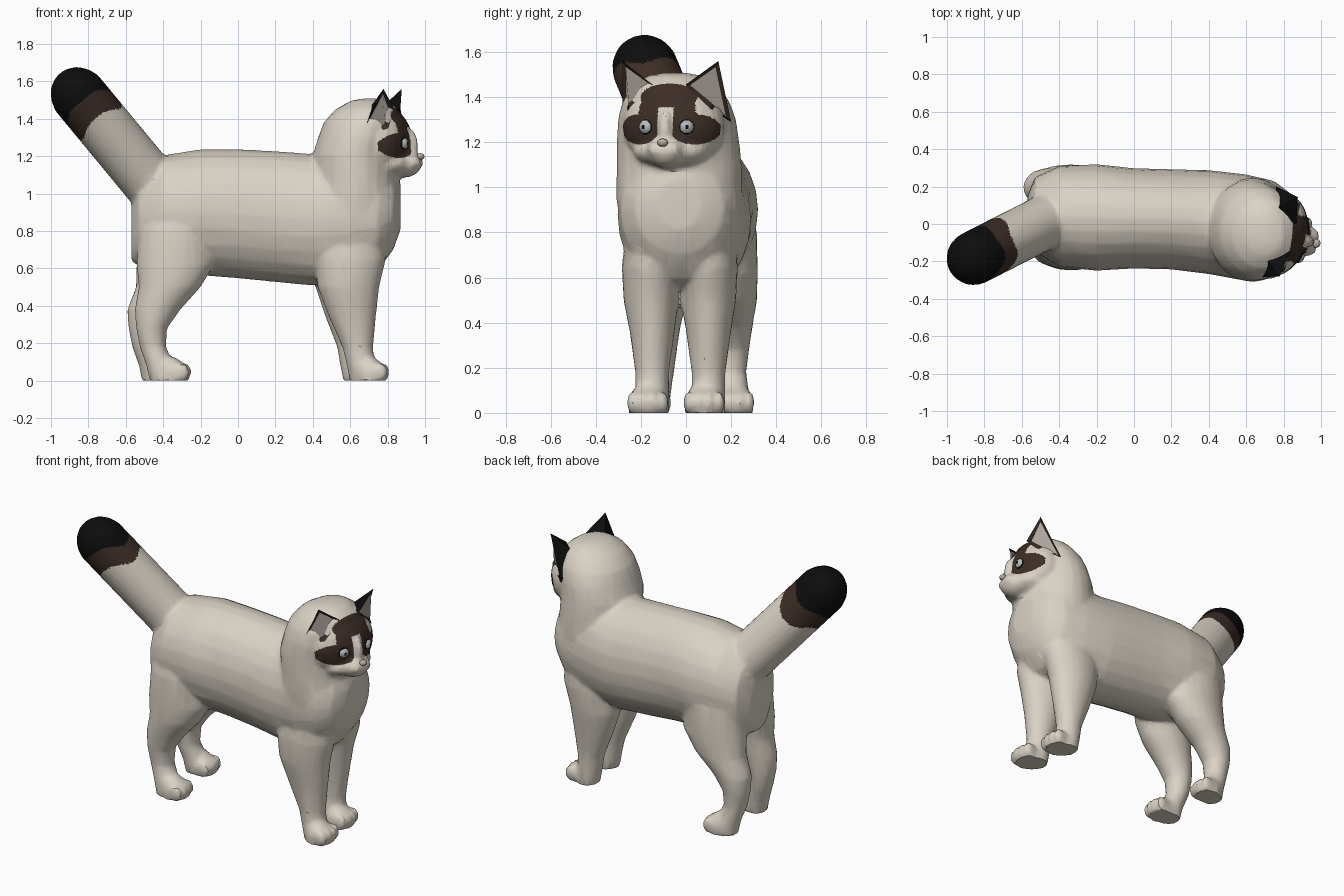
import bpy, bmesh, math
from mathutils import Vector, Matrix

if "Cube" in bpy.data.objects:
    bpy.data.objects.remove(bpy.data.objects["Cube"])

def mat(name, rgb):
    m = bpy.data.materials.new(name)
    m.diffuse_color = (*rgb, 1)
    m.use_nodes = True
    m.node_tree.nodes["Principled BSDF"].inputs["Base Color"].default_value = m.diffuse_color
    return m

CREAM = mat("cream fur", (0.70, 0.645, 0.56))
BROWN = mat("dark brown fur", (0.046, 0.027, 0.020))
BLACK = mat("black fur", (0.004, 0.004, 0.004))
GREY = mat("grey inner ear", (0.42, 0.385, 0.34))
IRIS = mat("pale iris", (0.48, 0.50, 0.50))
NOSE = mat("nose skin", (0.48, 0.41, 0.36))

X, Y, Z = Vector((1, 0, 0)), Vector((0, 1, 0)), Vector((0, 0, 1))
# Head frame: f forward, l sideways, u up; the head is turned a little
HEAD = Matrix.Translation((0.70, -0.04, 0)) @ Matrix.Rotation(math.radians(-13), 4, 'Z')
HEAD_INV = HEAD.inverted()

def loft(bm, rows, u, v, n=24):
    """Closed tube through rows of (x, y, z, radius along u, radius along v)."""
    rings = []
    for x, y, z, a, b in rows:
        c = Vector((x, y, z))
        rings.append([bm.verts.new(c + u * a * math.cos(2 * math.pi * i / n)
                                   + v * b * math.sin(2 * math.pi * i / n)) for i in range(n)])
    for r, s in zip(rings, rings[1:]):
        for i in range(n):
            bm.faces.new((r[i], r[(i + 1) % n], s[(i + 1) % n], s[i]))
    bm.faces.new(rings[0][::-1])
    bm.faces.new(rings[-1])

def blob(bm, c, r, frame=Matrix()):
    m = frame @ Matrix.Translation(c) @ Matrix.Diagonal((*r, 1))
    return bmesh.ops.create_uvsphere(bm, u_segments=24, v_segments=14, radius=1, matrix=m)

def add(name, bm, mats, angle=30):
    me = bpy.data.meshes.new(name)
    bm.to_mesh(me)
    bm.free()
    for m in mats:
        me.materials.append(m)
    ob = bpy.data.objects.new(name, me)
    bpy.context.collection.objects.link(ob)
    bpy.ops.object.select_all(action='DESELECT')
    ob.select_set(True)
    bpy.context.view_layer.objects.active = ob
    bpy.ops.object.shade_smooth_by_angle(angle=math.radians(angle))
    return ob

bm = bmesh.new()
# Torso
loft(bm, [(-.57, .05, .80, .10, .16), (-.53, .05, .86, .20, .25), (-.40, .04, .90, .27, .305),
          (-.20, .035, .90, .285, .337), (0, .03, .892, .268, .345), (.20, .025, .877, .268, .35),
          (.40, .01, .86, .278, .352), (.60, -.02, .88, .285, .36), (.75, -.03, .90, .26, .31),
          (.83, -.03, .91, .20, .21), (.87, -.03, .93, .10, .12)], Y, Z)
# Neck and back of head
loft(bm, [(.63, -.03, .78, .20, .25), (.635, -.03, .95, .235, .28), (.63, -.03, 1.1, .23, .277),
          (.625, -.035, 1.2, .228, .272), (.648, -.04, 1.3, .22, .262), (.67, -.045, 1.38, .212, .238),
          (.69, -.05, 1.45, .17, .19), (.70, -.05, 1.495, .10, .12), (.70, -.05, 1.508, .04, .05)], X, Y)
# Face, jaw, muzzle, nose bridge
for c, r in (((.063, 0, 1.27), (.17, .23, .205)), ((.12, 0, 1.16), (.13, .17, .075)),
             ((.19, 0, 1.162), (.10, .095, .077)), ((.215, 0, 1.25), (.055, .035, .10)),
             ((.24, .035, 1.165), (.05, .042, .04)), ((.24, -.035, 1.165), (.05, .042, .04))):
    blob(bm, c, r, HEAD)

def paw(x, y, w):
    loft(bm, [(x, y, -.01, .085, w * .95), (x, y, .05, .09, w), (x - .01, y, .09, .075, w * .85),
              (x - .02, y, .125, .04, w * .5)], X, Y)
    for k in (-1.5, -.5, .5, 1.5):
        blob(bm, (x + .067 - .012 * abs(k), y + k * w * .5, .045), (.042, w * .29, .05))

# Front legs
for y_top, y_low, y_paw, dx in ((-.155, -.15, -.17, .0), (.10, .10, .08, -.035)):
    loft(bm, [(.67 + dx, y_low, -.01, .07, .075), (.655 + dx, y_low, .09, .075, .075),
              (.64 + dx * .8, y_low, .18, .082, .075), (.61 + dx * .5, y_low, .35, .128, .098),
              (.59 + dx * .3, y_top, .5, .165, .122), (.60, y_top, .65, .19, .13),
              (.61, y_top, .8, .17, .11)], X, Y)
    paw(.708 + dx, y_paw, .088)

# Hind legs, set either side of y = 0.035
for s, dx, pawx in ((-1, 0, -.352), (1, -.04, -.41)):
    yy = lambda d: .035 + s * d
    loft(bm, [(-.40 + dx, yy(.18), -.01, .07, .07), (-.415 + dx, yy(.175), .08, .075, .072),
              (-.455 + dx, yy(.16), .18, .07, .072), (-.462 + dx, yy(.16), .28, .083, .085),
              (-.43 + dx, yy(.16), .38, .122, .10), (-.365 + dx * .4, yy(.155), .5, .165, .125),
              (-.335, yy(.145), .62, .208, .138), (-.33, yy(.14), .8, .20, .14),
              (-.33, yy(.11), .97, .14, .12)], X, Y)
    paw(pawx, yy(.185), .08)

# Tail
AXIS = Vector((-.64, 0, .77))
root, tip = Vector((-.36, .07, .93)), Vector((-.862, -.185, 1.537))
along = (tip - root).normalized()
side = along.cross(Z).normalized()
up = side.cross(along)
rows = [(*root.lerp(tip, t), .145, .15) for t in (0, .3, .6, .85, 1)]
rows += [(*(tip + along * .14 * math.sin(a)), .143 * math.cos(a), .143 * math.cos(a))
         for a in (.4, .8, 1.2, 1.5)]
loft(bm, rows, side, up)
bmesh.ops.recalc_face_normals(bm, faces=bm.faces)

# Fuse the parts into one faceted coat
coat = add("cat_body", bm, [CREAM, BROWN, BLACK])
md = coat.modifiers.new("fuse", 'REMESH')
md.mode, md.voxel_size = 'VOXEL', 0.014
md = coat.modifiers.new("soften", 'SMOOTH')
md.factor, md.iterations = 0.5, 3
md = coat.modifiers.new("facet", 'DECIMATE')
md.ratio = 0.13
dg = bpy.context.evaluated_depsgraph_get()
dg.update()
fused = bpy.data.meshes.new_from_object(coat.evaluated_get(dg))
bpy.data.objects.remove(coat)
bm = bmesh.new()
bm.from_mesh(fused)
for v in bm.verts:
    v.co.z = max(v.co.z, 0)

def in_marked_area(p):
    h = HEAD_INV @ p
    return (h.x > .06 and 1.16 < h.z < 1.5) or (p.x < -.55 and 1.38 < AXIS.dot(p) < 1.8)

def ellipse(a, b, ca, cb, ra, rb):
    return ((a - ca) / ra) ** 2 + ((b - cb) / rb) ** 2 < 1

def coat_colour(p):
    if p.x < -.55:                                   # tail bands
        t = AXIS.dot(p) + .025 * math.sin(p.y * 25)
        return 2 if t > 1.66 else 1 if t > 1.55 else 0
    f, l, u = HEAD_INV @ p                           # face mask
    l = abs(l)
    if f < .10 or u < 1.17 or (l < .035 and u < 1.355):
        return 0
    if ellipse(l, u, .125, 1.258, .10, .068) or ellipse(l, u, 0, 1.40, .13, .06) \
            or ellipse(l, u, .075, 1.33, .055, .09):
        return 1
    return 0

# Finer faces where the markings lie, then colour by rule
edges = {e for f in bm.faces if in_marked_area(f.calc_center_median()) for e in f.edges}
bmesh.ops.subdivide_edges(bm, edges=list(edges), cuts=3, use_grid_fill=True)
bmesh.ops.triangulate(bm, faces=bm.faces)
for f in bm.faces:
    f.material_index = coat_colour(f.calc_center_median())
add("cat_body", bm, [CREAM, BROWN, BLACK], 28)

# Ears: black back, brown rim, grey hollow
for s, name in ((-1, "near_ear"), (1, "far_ear")):
    bm = bmesh.new()
    T, I, F, O, B = [bm.verts.new(HEAD @ Vector((f, l * s, u))) for f, l, u in
                     ((.13, .218, 1.56), (.155, .075, 1.455), (.15, .185, 1.35),
                      (.005, .248, 1.29), (.02, .12, 1.44))]
    front = bm.faces.new((T, I, F, O))
    for tri in ((T, B, I), (T, O, B), (I, B, F), (F, B, O)):
        bm.faces.new(tri).material_index = 1
    bmesh.ops.recalc_face_normals(bm, faces=bm.faces)
    rim = bmesh.ops.inset_region(bm, faces=[front], thickness=.026, depth=-.012)
    for f in rim['faces']:
        f.material_index = 0
    front.material_index = 2
    add(name, bm, [BROWN, BLACK, GREY], 20)

# Eyes: pupil, pale iris and dark rim coloured by direction
for s, name in ((-1, "near_eye"), (1, "far_eye")):
    bm = bmesh.new()
    frame = HEAD @ Matrix.Translation((.202, .09 * s, 1.268)) @ Matrix.Rotation(.3 * s, 4, 'Z')
    bmesh.ops.create_uvsphere(bm, u_segments=32, v_segments=24, radius=.035)
    for f in bm.faces:
        c = f.calc_center_median() / .035
        r = math.hypot(c.y, c.z)
        f.material_index = 1 if (c.x < 0 or r > .82 or math.hypot(c.y * 1.8, c.z) < .3) else 0
    bm.transform(frame)
    add(name, bm, [IRIS, BLACK])

# Nose
bm = bmesh.new()
blob(bm, (.282, 0, 1.198), (.022, .024, .018), HEAD)
add("nose", bm, [NOSE])
